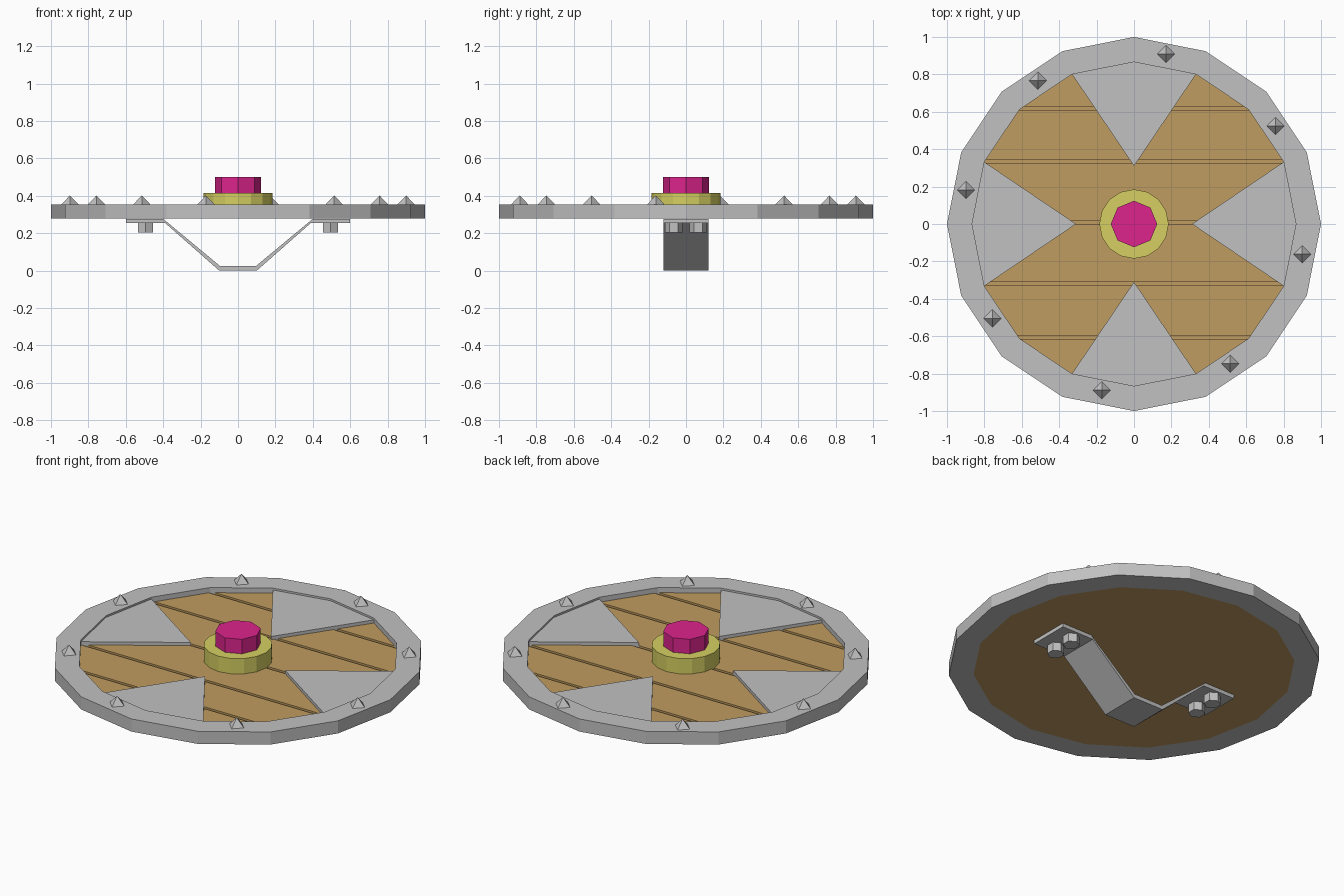
import bpy, bmesh
from math import sin, cos, pi, radians
from mathutils import Vector

cube = bpy.data.objects.get("Cube")
if cube:
    bpy.data.objects.remove(cube)


def material(name, rgb):
    lin = [((c / 255 + 0.055) / 1.055) ** 2.4 for c in rgb] + [1]
    m = bpy.data.materials.new(name)
    m.use_nodes = True
    m.diffuse_color = lin
    m.node_tree.nodes["Principled BSDF"].inputs["Base Color"].default_value = lin
    return m


STEEL = material("steel grey", (193, 193, 193))
WOOD = material("wood brown", (192, 156, 96))
BRASS = material("brass yellow", (214, 208, 98))
PINK = material("magenta", (220, 36, 140))

RIM_Z, WEDGE_Z, WOOD_Z, BASE_Z = 0.353, 0.342, 0.322, 0.278
INNER = 0.866


def finish(name, bm, mat):
    mesh = bpy.data.meshes.new(name)
    bm.to_mesh(mesh)
    bm.free()
    mesh.materials.append(mat)
    obj = bpy.data.objects.new(name, mesh)
    bpy.context.collection.objects.link(obj)
    return obj


def ngon(n, r, z=0, start=0):
    return [Vector((r * cos(start + 2 * pi * i / n), r * sin(start + 2 * pi * i / n), z))
            for i in range(n)]


def extrude(bm, offset):
    geom = bmesh.ops.extrude_face_region(bm, geom=bm.faces[:])["geom"]
    bmesh.ops.translate(bm, vec=offset, verts=[g for g in geom if isinstance(g, bmesh.types.BMVert)])
    bmesh.ops.recalc_face_normals(bm, faces=bm.faces[:])


def prism(name, outline, offset, mat):
    bm = bmesh.new()
    bm.faces.new([bm.verts.new(p) for p in outline])
    extrude(bm, offset)
    return finish(name, bm, mat)


def column(name, n, r, z0, z1, mat, x=0, y=0, start=0):
    obj = prism(name, ngon(n, r, z0, start), (0, 0, z1 - z0), mat)
    obj.location = (x, y, 0)


# Sixteen-sided metal rim
bm = bmesh.new()
outer = [bm.verts.new(p) for p in ngon(16, 1, BASE_Z)]
inner = [bm.verts.new(p) for p in ngon(16, INNER, BASE_Z)]
for i in range(16):
    j = (i + 1) % 16
    bm.faces.new((outer[i], outer[j], inner[j], inner[i]))
extrude(bm, (0, 0, RIM_Z - BASE_Z))
finish("rim", bm, STEEL)

# Wooden back sheet, facing down
bm = bmesh.new()
bm.faces.new([bm.verts.new(p) for p in reversed(ngon(16, INNER, BASE_Z))])
finish("wood_back", bm, WOOD)

# Planks: the disc cut into strips with narrow gaps between them
gaps = [-1, -0.605, -0.32, 0.01, 0.335, 0.617, 1]
for k, (low, high) in enumerate(zip(gaps, gaps[1:])):
    bm = bmesh.new()
    bm.faces.new([bm.verts.new(p) for p in ngon(16, INNER, BASE_Z + 0.001)])
    for y, side in ((low + 0.01, -1), (high - 0.01, 1)):
        bmesh.ops.bisect_plane(bm, geom=bm.verts[:] + bm.edges[:] + bm.faces[:],
                               plane_co=(0, y, 0), plane_no=(0, side, 0), clear_outer=True)
    extrude(bm, (0, 0, WOOD_Z - BASE_Z))
    finish(f"plank_{k + 1}", bm, WOOD)

# Four metal wedges pointing at the centre
for k in range(4):
    a = k * pi / 2
    pts = [Vector((r * cos(a + t), r * sin(a + t), WOOD_Z - 0.02))
           for r, t in ((0.31, 0), (INNER, -pi / 8), (INNER, 0), (INNER, pi / 8))]
    prism(f"wedge_{k + 1}", pts, (0, 0, WEDGE_Z - WOOD_Z + 0.02), STEEL)

# Pyramid studs around the rim
for k in range(8):
    a = radians(79.2) + k * pi / 4
    bm = bmesh.new()
    bmesh.ops.create_cone(bm, cap_ends=True, segments=4, radius1=0.048, radius2=0, depth=0.05)
    stud = finish(f"stud_{k + 1}", bm, STEEL)
    stud.location = (0.915 * cos(a), 0.915 * sin(a) + 0.01, RIM_Z + 0.024)

# Central boss
column("boss_base", 16, 0.185, WOOD_Z - 0.01, 0.414, BRASS)
column("boss_cap", 8, 0.124, 0.41, 0.5, PINK)

# Bent strap handle underneath
lower = [(0.6, 0.255), (0.39, 0.255), (0.1, 0)]
upper = [(0.095, 0.024), (0.4, 0.277), (0.6, 0.277)]
half = lower + [(-x, z) for x, z in reversed(lower)]
half += [(-x, z) for x, z in reversed(upper)] + upper
prism("handle", [Vector((x, -0.12, z)) for x, z in half], (0, 0.24, 0), STEEL)

# Hexagonal bolts holding the handle
for x in (-0.495, 0.495):
    for y in (-0.065, 0.065):
        column("handle_bolt", 6, 0.046, 0.205, 0.26, STEEL, x, y, pi / 6)
